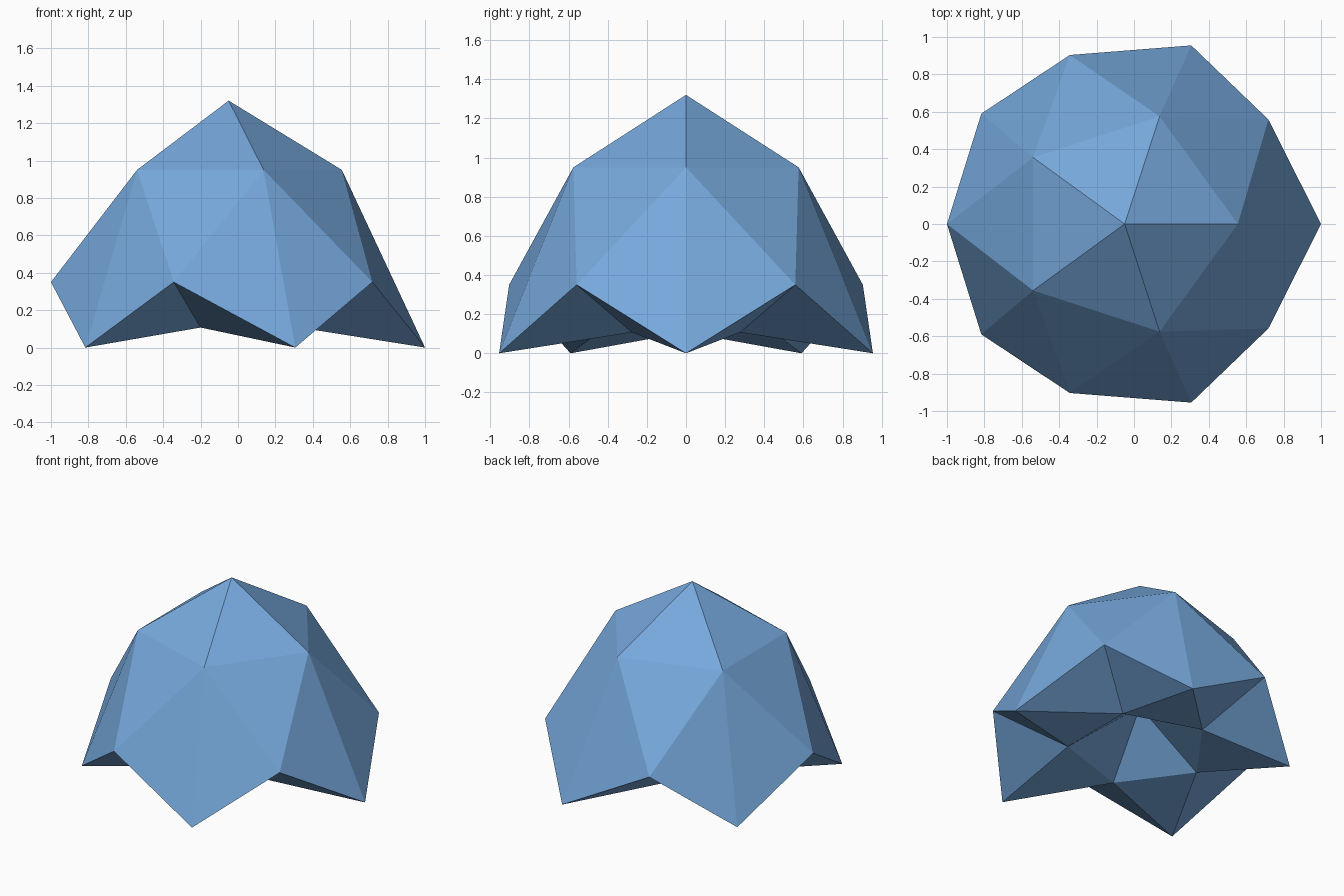
import bpy
import bmesh
from math import cos, sin, radians

if "Cube" in bpy.data.objects:
    bpy.data.objects.remove(bpy.data.objects["Cube"])

bm = bmesh.new()


def ring(cx, radius, z, start):
    """Five points, 72 degrees apart."""
    return [bm.verts.new((cx + radius * cos(radians(start + 72 * k)),
                          radius * sin(radians(start + 72 * k)), z))
            for k in range(5)]


# Point rings from the peak down to the tips, then back up inside
peak = bm.verts.new((-0.05, 0, 1.32))
shoulder = ring(-0.05, 0.605, 0.95, 0)
notch = ring(-0.05, 0.95, 0.35, 36)
tip = ring(-0.004, 1.004, 0.0, 0)
inner = ring(-0.055, 0.47, 0.107, 36)
hollow = bm.verts.new((-0.05, 0, 0.42))

for k in range(5):
    n, p = (k + 1) % 5, k - 1
    for face in (
        # outer dome
        (peak, shoulder[k], shoulder[n]),
        (shoulder[k], notch[k], shoulder[n]),
        (shoulder[k], tip[k], notch[k]),
        (shoulder[k], notch[p], tip[k]),
        # underside and central hollow
        (tip[k], inner[k], notch[k]),
        (tip[n], notch[k], inner[k]),
        (tip[k], inner[p], inner[k]),
        (inner[p], hollow, inner[k]),
    ):
        bm.faces.new(face)

bmesh.ops.recalc_face_normals(bm, faces=bm.faces)
mesh = bpy.data.meshes.new("faceted_dome")
bm.to_mesh(mesh)
bm.free()
dome = bpy.data.objects.new("faceted_dome", mesh)
bpy.context.collection.objects.link(dome)

# Blue finish
blue = bpy.data.materials.new("blue")
blue.diffuse_color = (0.18, 0.39, 0.71, 1)
blue.use_nodes = True
blue.node_tree.nodes["Principled BSDF"].inputs["Base Color"].default_value = blue.diffuse_color
mesh.materials.append(blue)
